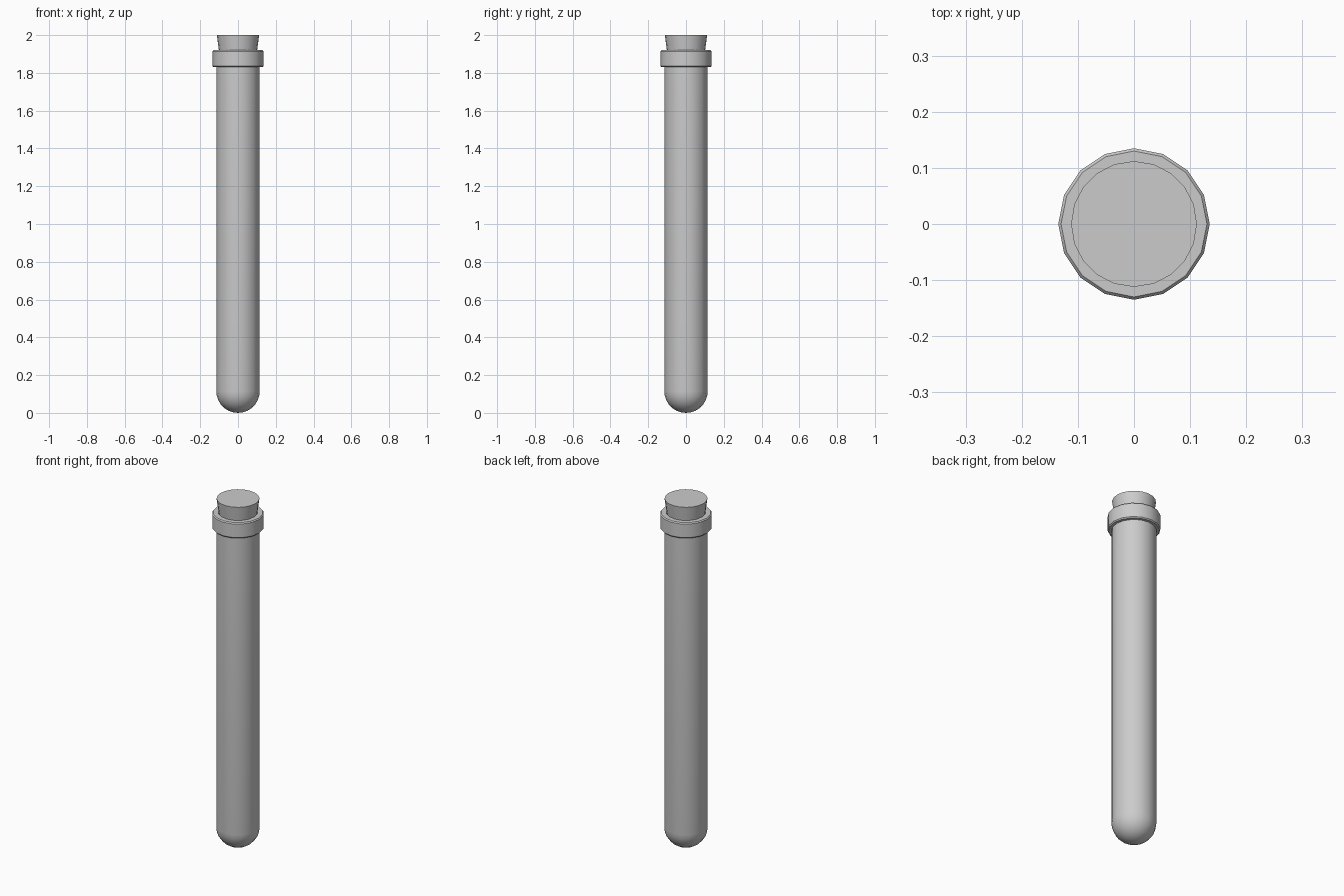
import bpy, bmesh, math
from mathutils import Matrix

if "Cube" in bpy.data.objects:
    bpy.data.objects.remove(bpy.data.objects["Cube"])


def lathe(name, profile, sides):
    """Revolve a radius/height profile around z; ends on the axis are closed."""
    bm = bmesh.new()
    verts = [bm.verts.new((r, 0, z)) for r, z in profile]
    edges = [bm.edges.new(pair) for pair in zip(verts, verts[1:])]
    bmesh.ops.spin(bm, geom=verts + edges, cent=(0, 0, 0), axis=(0, 0, 1),
                   angle=2 * math.pi, steps=sides, use_merge=False)
    bmesh.ops.remove_doubles(bm, verts=bm.verts, dist=0.0005)
    bmesh.ops.recalc_face_normals(bm, faces=bm.faces)
    mesh = bpy.data.meshes.new(name)
    bm.to_mesh(mesh)
    bm.free()
    obj = bpy.data.objects.new(name, mesh)
    bpy.context.collection.objects.link(obj)
    bpy.ops.object.select_all(action='DESELECT')
    obj.select_set(True)
    bpy.context.view_layer.objects.active = obj
    bpy.ops.object.shade_smooth_by_angle(angle=math.radians(35))
    return obj


def bowl(radius, centre, steps=7):
    """Quarter-circle profile from the bottom pole out to the equator."""
    angles = [math.pi / 2 * i / steps for i in range(steps + 1)]
    return [(radius * math.sin(a), centre - radius * math.cos(a)) for a in angles]


R, WALL = 0.115, 0.012

# Hollow glass tube with round bottom and thick lip
outer = bowl(R, R) + [(R, 1.83)]
lip = [(0.130, 1.83), (0.135, 1.836), (0.135, 1.914), (0.130, 1.92), (R - WALL, 1.92)]
inner = list(reversed(bowl(R - WALL, R)))
lathe("glass_tube", outer + lip + inner, 16)

# Tapered stopper pushed into the mouth
lathe("stopper", [(0, 1.76), (0.08, 1.76), (0.112, 2.0), (0, 2.0)], 20)
